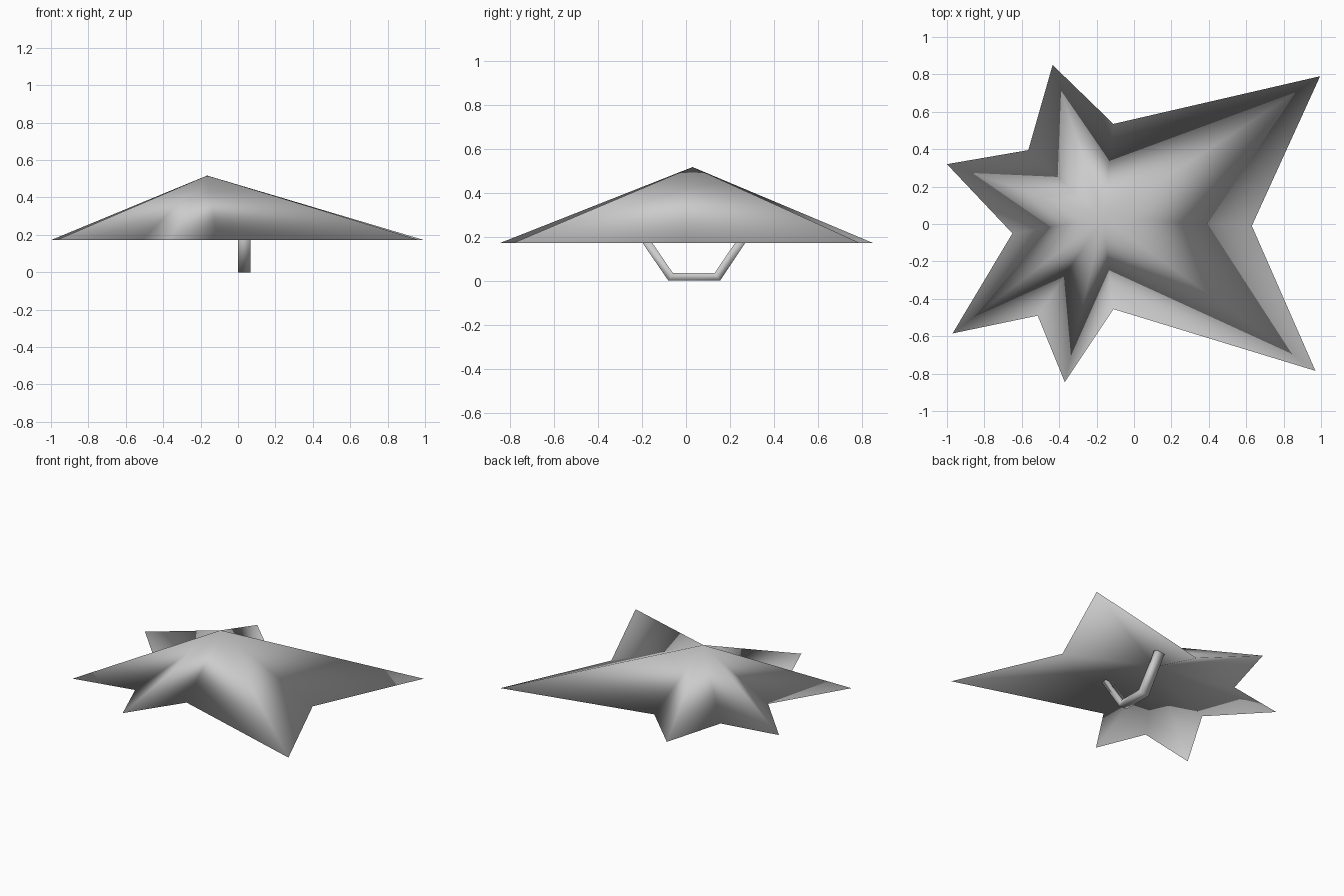
import bpy, bmesh

if "Cube" in bpy.data.objects:
    bpy.data.objects.remove(bpy.data.objects["Cube"])

grey = bpy.data.materials.new("plain grey")
grey.diffuse_color = (0.6, 0.6, 0.6, 1)
grey.use_nodes = True
grey.node_tree.nodes["Principled BSDF"].inputs["Base Color"].default_value = grey.diffuse_color


def finish(name, bm):
    """Smooth shaded object from a bmesh."""
    bmesh.ops.recalc_face_normals(bm, faces=bm.faces)
    for f in bm.faces:
        f.smooth = True
    me = bpy.data.meshes.new(name)
    bm.to_mesh(me)
    bm.free()
    me.materials.append(grey)
    ob = bpy.data.objects.new(name, me)
    bpy.context.collection.objects.link(ob)
    return ob


# star shaped canopy: outline of tips and valleys, peak above, hollow underside
OUTLINE = [(-0.435, 0.85), (-0.11, 0.535), (0.995, 0.79), (0.63, -0.01),
           (0.97, -0.785), (-0.11, -0.455), (-0.37, -0.845), (-0.515, -0.49),
           (-0.97, -0.585), (-0.65, -0.05), (-1.0, 0.32), (-0.565, 0.395)]
BASE, PEAK, HOLLOW = 0.172, 0.517, 0.345
bm = bmesh.new()
rim = [bm.verts.new((x, y, BASE)) for x, y in OUTLINE]
for z in (PEAK, HOLLOW):
    centre = bm.verts.new((-0.165, 0.03, z))
    for a, b in zip(rim, rim[1:] + rim[:1]):
        bm.faces.new((a, b, centre))
finish("star_canopy", bm)

# bent handle: (outer y, outer z, inner y, inner z) stations along the bar
STATIONS = [(-0.265, 0.27, -0.22, 0.27), (-0.08, 0.0, -0.06, 0.035),
            (0.155, 0.0, 0.13, 0.035), (0.335, 0.27, 0.29, 0.27)]
bm = bmesh.new()
rings = []
for yo, zo, yi, zi in STATIONS:
    rings.append([bm.verts.new(p) for p in
                  ((0.0, yo, zo), (0.067, yo, zo), (0.067, yi, zi), (0.0, yi, zi))])
for r, s in zip(rings, rings[1:]):
    for i in range(4):
        j = (i + 1) % 4
        bm.faces.new((r[i], r[j], s[j], s[i]))
bm.faces.new(rings[0])
bm.faces.new(rings[-1])
finish("handle", bm)
